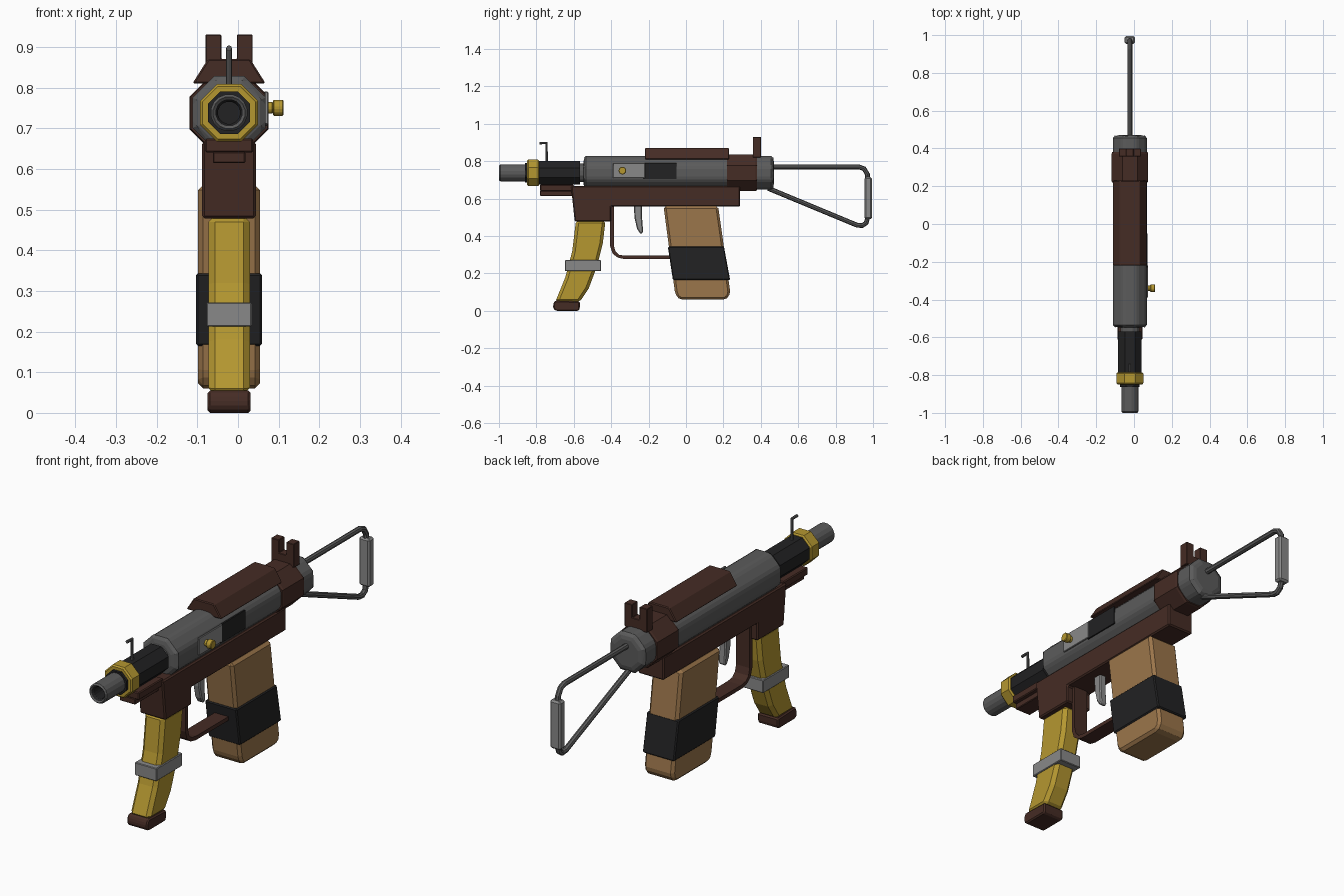
import bpy, bmesh, math
from mathutils import Vector

if "Cube" in bpy.data.objects:
    bpy.data.objects.remove(bpy.data.objects["Cube"], do_unlink=True)

CX = -0.022   # centre line of the body
AXIS = 0.738  # height of the barrel axis


def material(name, rgb):
    m = bpy.data.materials.new(name)
    m.use_nodes = True
    m.diffuse_color = (*rgb, 1)
    m.node_tree.nodes["Principled BSDF"].inputs["Base Color"].default_value = (*rgb, 1)
    return m


STEEL = material("steel grey", (0.105, 0.105, 0.105))
PALE = material("pale grey", (0.25, 0.25, 0.25))
BLACK = material("black", (0.016, 0.016, 0.017))
BROWN = material("dark brown", (0.06, 0.025, 0.018))
GOLD = material("gold", (0.46, 0.31, 0.03))
WOOD = material("tan wood", (0.33, 0.18, 0.07))


def finish(name, bm, mat, bevel=0, segments=1):
    bmesh.ops.recalc_face_normals(bm, faces=bm.faces)
    mesh = bpy.data.meshes.new(name)
    bm.to_mesh(mesh)
    bm.free()
    mesh.materials.append(mat)
    ob = bpy.data.objects.new(name, mesh)
    bpy.context.collection.objects.link(ob)
    if bevel:
        mod = ob.modifiers.new("Bevel", "BEVEL")
        mod.width, mod.segments = bevel, segments
        mod.limit_method, mod.angle_limit = "ANGLE", math.radians(25)
    return ob


def extrude(name, points, step, mat, bevel=0):
    """Closed outline pushed along a vector."""
    bm = bmesh.new()
    face = bm.faces.new([bm.verts.new(p) for p in points])
    new = bmesh.ops.extrude_face_region(bm, geom=[face])["geom"]
    verts = [v for v in new if isinstance(v, bmesh.types.BMVert)]
    bmesh.ops.translate(bm, verts=verts, vec=step)
    return finish(name, bm, mat, bevel)


def side(name, profile, width, mat, bevel=0, x=CX):
    """Side profile in (y, z) extruded across x, centred on x."""
    return extrude(name, [(x - width / 2, y, z) for y, z in profile], (width, 0, 0), mat, bevel)


def box(name, width, y0, y1, z0, z1, mat, bevel=0, x=CX):
    return side(name, [(y0, z0), (y1, z0), (y1, z1), (y0, z1)], width, mat, bevel, x)


def lathe(name, rings, sides, mat):
    """Rings of (y, flat-to-axis radius) around the barrel axis."""
    bm = bmesh.new()
    loops = []
    for y, r in rings:
        r /= math.cos(math.pi / sides)
        turns = [math.tau * (i + 0.5) / sides for i in range(sides)]
        loops.append([bm.verts.new((CX + r * math.cos(a), y, AXIS + r * math.sin(a))) for a in turns])
    for a, b in zip(loops, loops[1:]):
        for i in range(sides):
            j = (i + 1) % sides
            bm.faces.new((a[i], a[j], b[j], b[i]))
    bm.faces.new(loops[0])
    bm.faces.new(loops[-1])
    return finish(name, bm, mat)


def rod(name, points, radius, mat):
    curve = bpy.data.curves.new(name, "CURVE")
    curve.dimensions = "3D"
    curve.bevel_depth, curve.bevel_resolution = radius, 2
    curve.use_fill_caps = True
    spline = curve.splines.new("POLY")
    spline.points.add(len(points) - 1)
    for p, (y, z) in zip(spline.points, points):
        p.co = (CX, y, z, 1)
    spline.use_smooth = False
    curve.materials.append(mat)
    ob = bpy.data.objects.new(name, curve)
    bpy.context.collection.objects.link(ob)


# Barrel with a dark bore
barrel = lathe("barrel", [(-0.56, 0.045), (-0.993, 0.045), (-1, 0.039), (-0.995, 0.033),
                          (-0.985, 0.027), (-0.9, 0.027)], 16, STEEL)
barrel.data.materials.append(BLACK)
for p in barrel.data.polygons:
    c = p.center
    if math.hypot(c.x - CX, c.z - AXIS) < 0.032 and c.y < -0.7:
        p.material_index = 1

# Handguard and front ring
lathe("handguard", [(-0.862, 0.052), (-0.79, 0.052), (-0.785, 0.063), (-0.568, 0.063)], 8, BLACK)
lathe("front_ring", [(-0.85, 0.065), (-0.843, 0.071), (-0.792, 0.071), (-0.785, 0.065)], 8, GOLD)

# Receiver tube, rear collar and cap
receiver = lathe("receiver", [(-0.548, 0.078), (-0.535, 0.09), (0.455, 0.09), (0.47, 0.078)], 8, STEEL)
mod = receiver.modifiers.new("Bevel", "BEVEL")
mod.width, mod.segments = 0.018, 2
mod.limit_method, mod.angle_limit = "ANGLE", math.radians(44)
lathe("receiver_neck", [(-0.572, 0.05), (-0.54, 0.05)], 12, STEEL)
lathe("rear_collar", [(0.22, 0.094), (0.23, 0.097), (0.37, 0.097), (0.38, 0.094)], 8, BROWN)

# Bolt slot, bolt plate and handle on the left side
box("bolt_slot", 0.007, -0.23, -0.05, 0.705, 0.79, BLACK, x=0.069)
box("bolt_plate", 0.009, -0.39, -0.22, 0.71, 0.79, PALE, 0.002, x=0.07)
bm = bmesh.new()
bmesh.ops.create_cone(bm, cap_ends=True, segments=10, radius1=0.015, radius2=0.015, depth=0.03)
bmesh.ops.create_cone(bm, cap_ends=True, segments=10, radius1=0.021, radius2=0.021, depth=0.026)
bmesh.ops.translate(bm, verts=bm.verts[-20:], vec=(0, 0, 0.027))
handle = finish("bolt_handle", bm, GOLD, 0.003)
handle.rotation_euler.y = math.pi / 2
handle.location = (0.072, -0.34, 0.75)

# Sloped top cover
cover = [(-0.09, 0.81), (0.09, 0.81), (0.052, 0.87), (-0.052, 0.87)]
extrude("top_cover", [(CX + x, -0.22, z) for x, z in cover], (0, 0.45, 0), BROWN, 0.004)

# Notched rear sight
sight = [(-0.058, 0.82), (0.058, 0.82), (0.058, 0.93), (0.019, 0.93),
         (0.019, 0.87), (-0.019, 0.87), (-0.019, 0.93), (-0.058, 0.93)]
extrude("rear_sight", [(CX + x, 0.357, z) for x, z in sight], (0, 0.043, 0), BROWN, 0.002)

# Front sight with forward hook
rod("front_sight", [(-0.745, 0.79), (-0.745, 0.897), (-0.783, 0.897)], 0.007, STEEL)

# Lower frame and front rail
side("lower_frame", [(-0.615, 0.667), (0.29, 0.667), (0.29, 0.558), (-0.4, 0.558),
                     (-0.4, 0.478), (-0.595, 0.478)], 0.132, BROWN, 0.006)
box("rail_plate", 0.118, -0.78, -0.6, 0.64, 0.675, BROWN, 0.004)
box("rail_base", 0.08, -0.78, -0.6, 0.614, 0.642, BROWN, 0.003)

# Curved front grip with clamp and foot
side("front_grip", [(-0.588, 0.485), (-0.43, 0.485), (-0.445, 0.36), (-0.475, 0.24),
                    (-0.52, 0.12), (-0.57, 0.045), (-0.7, 0.045), (-0.645, 0.18),
                    (-0.608, 0.32)], 0.102, GOLD, 0.016)
box("grip_clamp", 0.112, -0.647, -0.455, 0.212, 0.272, PALE, 0.003)
side("grip_foot", [(-0.695, 0), (-0.575, 0), (-0.568, 0.012), (-0.568, 0.05),
                   (-0.7, 0.055), (-0.71, 0.035), (-0.71, 0.012)], 0.106, BROWN, 0.006)

# Trigger and guard
side("trigger", [(-0.278, 0.57), (-0.235, 0.57), (-0.235, 0.5), (-0.229, 0.42),
                 (-0.243, 0.41), (-0.262, 0.44), (-0.276, 0.5)], 0.034, PALE, 0.005)
outer = [(-0.405, 0.56), (-0.405, 0.345), (-0.392, 0.306), (-0.365, 0.285), (-0.33, 0.277)]
inner = [(-0.325, 0.295), (-0.358, 0.3), (-0.377, 0.318), (-0.386, 0.35), (-0.386, 0.56)]
side("trigger_guard", outer + [(-0.07, 0.277), (-0.07, 0.295)] + inner, 0.07, BROWN)

# Rear grip with wrapped band
side("rear_grip", [(-0.12, 0.56), (0.172, 0.56), (0.236, 0.105), (0.23, 0.075), (0.208, 0.06),
                   (-0.03, 0.06), (-0.05, 0.075), (-0.06, 0.105)], 0.152, WOOD, 0.013)
side("grip_wrap", [(-0.097, 0.343), (0.203, 0.343), (0.236, 0.165), (-0.07, 0.165)],
     0.163, BLACK, 0.005)

# Wire stock and butt pad
rod("wire_stock", [(0.46, 0.77), (0.925, 0.77), (0.952, 0.76), (0.97, 0.73), (0.972, 0.7),
                   (0.972, 0.5), (0.963, 0.47), (0.942, 0.456), (0.915, 0.458),
                   (0.44, 0.655)], 0.013, STEEL)
box("butt_pad", 0.055, 0.954, 0.995, 0.49, 0.715, PALE, 0.008)
